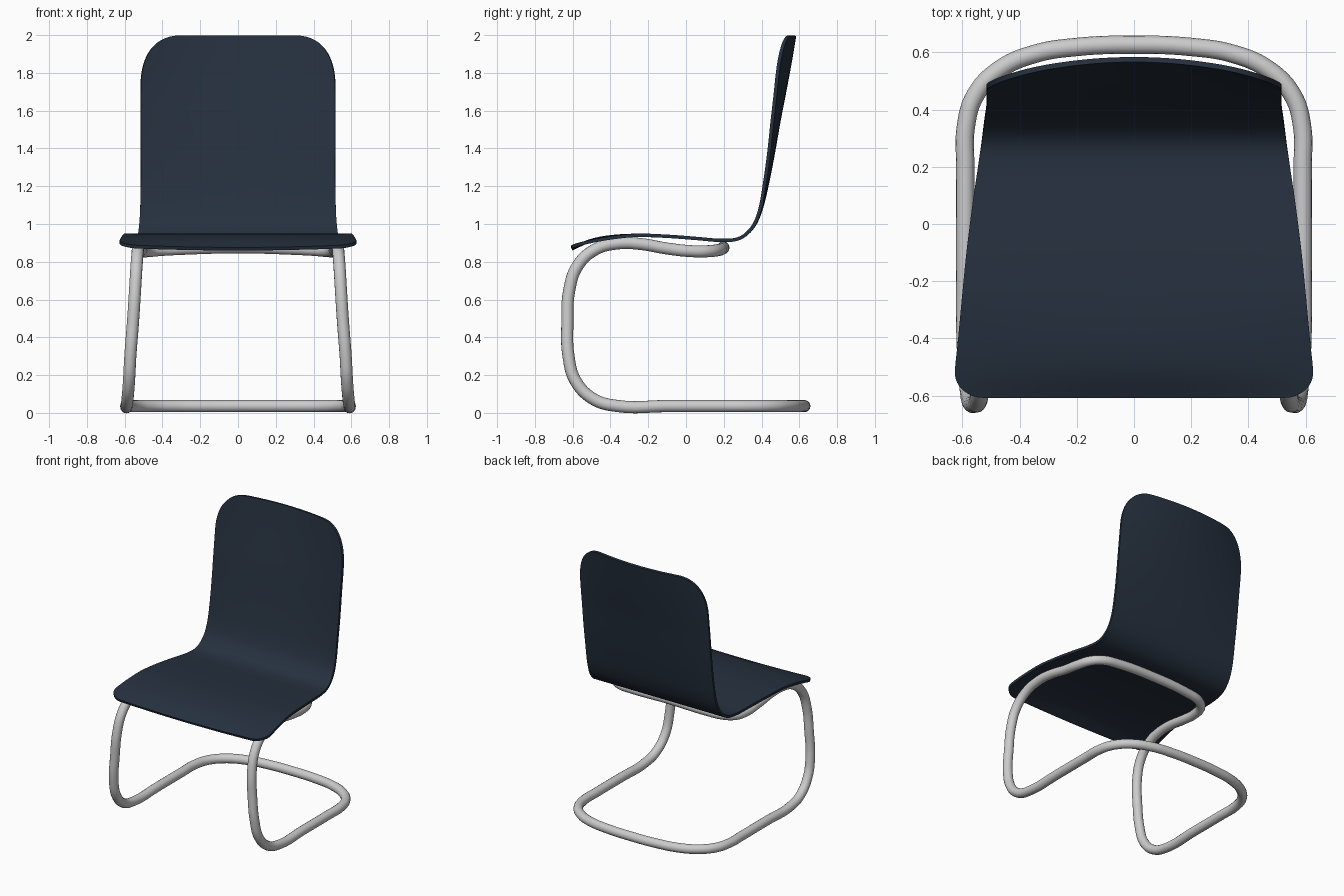
import bpy, bmesh
from math import pi, cos, radians

if "Cube" in bpy.data.objects:
    bpy.data.objects.remove(bpy.data.objects["Cube"])


def catmull(rows, t):
    """Smooth interpolation through rows of numbers, t in 0..1."""
    n = len(rows) - 1
    i = min(int(t * n), n - 1)
    f = t * n - i
    b, c = rows[i], rows[i + 1]
    a = rows[i - 1] if i else [2 * p - q for p, q in zip(b, c)]
    d = rows[i + 2] if i + 2 <= n else [2 * q - p for p, q in zip(b, c)]
    return [0.5 * (2 * q + (r - p) * f + (2 * p - 5 * q + 4 * r - s) * f * f
            + (3 * q - p - 3 * r + s) * f ** 3) for p, q, r, s in zip(a, b, c, d)]


def corner_inset(dist, across, along, power):
    """Width lost to a rounded corner at a distance from the end."""
    k = max(0.0, 1 - dist / along)
    return across * (1 - max(0.0, 1 - k ** power) ** (1 / power))


# Seat shell: y, z, half width, and offset of the side edges in y and z
profile = [
    (-0.605, 0.868, 0.628, 0, 0.015),
    (-0.51, 0.910, 0.626, 0, -0.004),
    (-0.40, 0.932, 0.615, 0, -0.006),
    (-0.26, 0.940, 0.602, 0, 0),
    (-0.10, 0.935, 0.586, 0, 0),
    (0.06, 0.923, 0.566, 0, 0),
    (0.19, 0.913, 0.547, 0, 0),
    (0.285, 0.925, 0.533, 0, 0),
    (0.355, 0.985, 0.524, -0.002, 0),
    (0.398, 1.08, 0.518, -0.006, 0),
    (0.432, 1.22, 0.515, -0.015, 0),
    (0.463, 1.38, 0.515, -0.024, 0),
    (0.493, 1.55, 0.515, -0.036, 0),
    (0.522, 1.70, 0.515, -0.048, 0),
    (0.550, 1.85, 0.513, -0.062, 0),
    (0.575, 1.997, 0.510, -0.075, 0),
]
ROWS, COLS = 120, 28
samples = [catmull(profile, 0.5 - 0.5 * cos(pi * k / ROWS)) for k in range(ROWS + 1)]
length = [0.0]
for p, q in zip(samples, samples[1:]):
    length.append(length[-1] + ((p[0] - q[0]) ** 2 + (p[1] - q[1]) ** 2) ** 0.5)

bm = bmesh.new()
grid = []
for (y, z, w, dy, dz), s in zip(samples, length):
    half = w - corner_inset(s, 0.10, 0.10, 2) - corner_inset(length[-1] - s, 0.21, 0.28, 2.4)
    row = []
    for j in range(COLS + 1):
        x = half * (2 * j / COLS - 1)
        u2 = (x / w) ** 2
        row.append(bm.verts.new((x, y + dy * u2, z + dz * u2)))
    grid.append(row)
for r0, r1 in zip(grid, grid[1:]):
    for j in range(COLS):
        bm.faces.new((r0[j], r0[j + 1], r1[j + 1], r1[j]))
mesh = bpy.data.meshes.new("seat_shell")
bm.to_mesh(mesh)
bm.free()
shell = bpy.data.objects.new("seat_shell", mesh)
bpy.context.collection.objects.link(shell)
mat = bpy.data.materials.new("navy")
mat.diffuse_color = (0.019, 0.03, 0.049, 1)
mat.use_nodes = True
mat.node_tree.nodes["Principled BSDF"].inputs["Base Color"].default_value = mat.diffuse_color
mesh.materials.append(mat)
solid = shell.modifiers.new("thickness", 'SOLIDIFY')
solid.thickness = 0.018
solid.offset = 0
bpy.context.view_layer.objects.active = shell
shell.select_set(True)
bpy.ops.object.modifier_apply(modifier=solid.name)
bpy.ops.object.shade_smooth_by_angle(angle=radians(40))

# Tube frame: half path from the rear of the floor loop to the rear under the seat
half_path = [
    (0, 0.627, 0.036), (0.2, 0.619, 0.036), (0.35, 0.594, 0.036),
    (0.47, 0.54, 0.036), (0.555, 0.45, 0.036), (0.588, 0.34, 0.036),
    (0.59, 0.2, 0.036), (0.59, -0.1, 0.036), (0.59, -0.36, 0.036),
    (0.585, -0.49, 0.073), (0.577, -0.585, 0.17), (0.570, -0.622, 0.30),
    (0.556, -0.628, 0.48), (0.545, -0.618, 0.65), (0.537, -0.573, 0.78),
    (0.53, -0.48, 0.865), (0.525, -0.36, 0.897), (0.52, -0.24, 0.894),
    (0.513, -0.1, 0.870), (0.505, 0.03, 0.856), (0.475, 0.12, 0.856),
    (0.41, 0.17, 0.862), (0.3, 0.19, 0.868), (0, 0.197, 0.876),
]
path = half_path + [(-x, y, z) for x, y, z in half_path[-2:0:-1]]
curve = bpy.data.curves.new("tube_frame", 'CURVE')
curve.dimensions = '3D'
curve.bevel_depth = 0.032
curve.bevel_resolution = 6
curve.resolution_u = 6
spline = curve.splines.new('BEZIER')
spline.bezier_points.add(len(path) - 1)
for bp, co in zip(spline.bezier_points, path):
    bp.co = co
    bp.handle_left_type = bp.handle_right_type = 'AUTO'
spline.use_cyclic_u = True
spline.use_smooth = True
frame = bpy.data.objects.new("tube_frame", curve)
bpy.context.collection.objects.link(frame)
